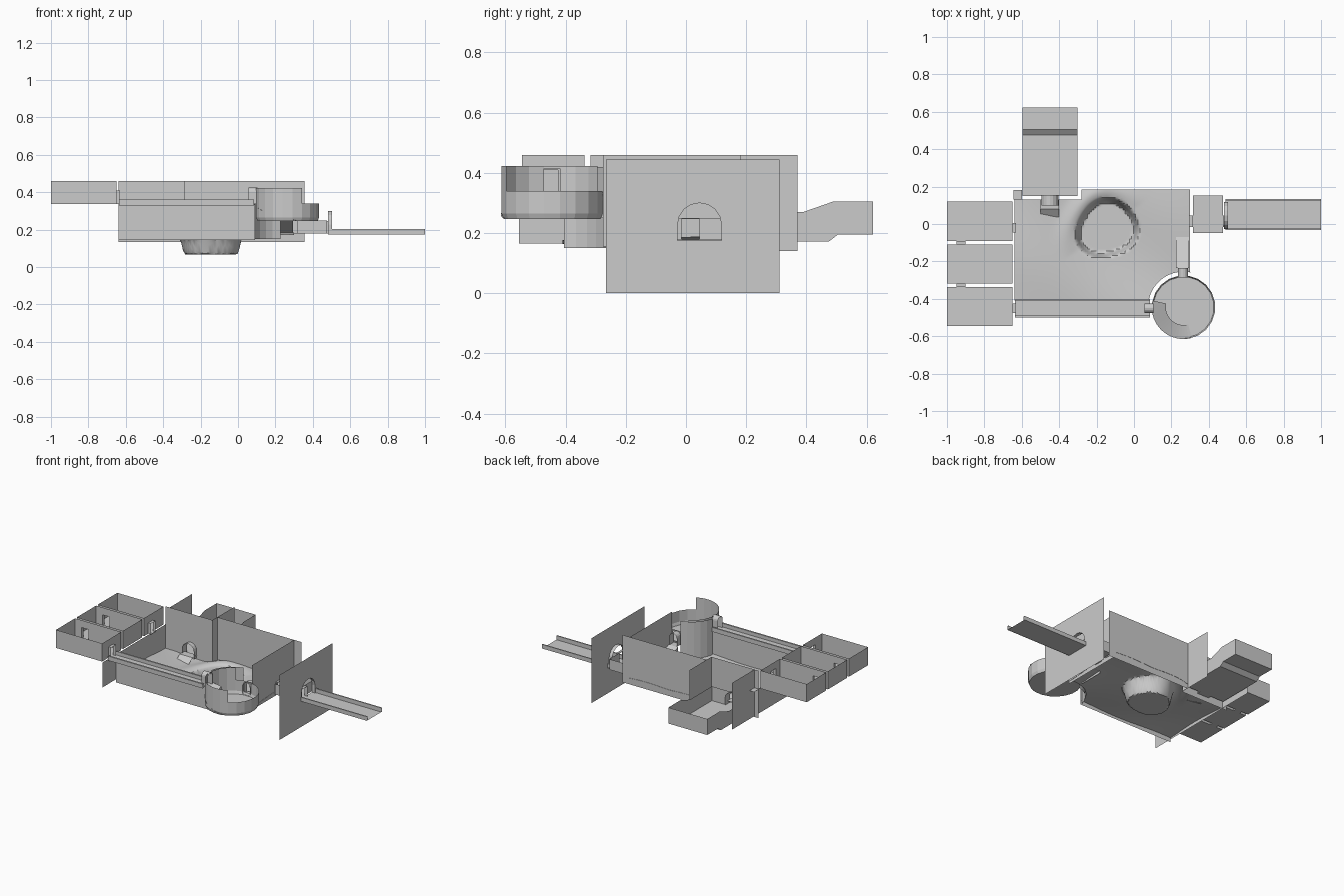
import bpy, math
from math import sin, cos, pi, radians

if "Cube" in bpy.data.objects:
    bpy.data.objects.remove(bpy.data.objects["Cube"])


def mesh(name, verts, faces, smooth=False):
    me = bpy.data.meshes.new(name)
    me.from_pydata(verts, [], faces)
    me.update()
    ob = bpy.data.objects.new(name, me)
    bpy.context.collection.objects.link(ob)
    if smooth:
        bpy.ops.object.select_all(action='DESELECT')
        ob.select_set(True)
        bpy.context.view_layer.objects.active = ob
        bpy.ops.object.shade_smooth_by_angle(angle=radians(35))
    return ob


def polys(name, polygons):
    verts, faces = [], []
    for p in polygons:
        faces.append(list(range(len(verts), len(verts) + len(p))))
        verts += p
    return mesh(name, verts, faces)


def door_points(c, w, z0, z1, square=False, n=8):
    """Doorway outline from lower left to lower right, round-topped or square."""
    l, r = c - w / 2, c + w / 2
    if square:
        return [(l, z0), (l, z1), (r, z1), (r, z0)]
    h = min(w / 2, z1 - z0)
    top = [(c - w / 2 * cos(pi * i / n), z1 - h + h * sin(pi * i / n)) for i in range(n + 1)]
    return [(l, z0)] + top + [(r, z0)]


def place(axis, at, u, z):
    return (at, u, z) if axis == 'x' else (u, at, z)


def wall_polys(axis, at, u0, u1, z0, z1, doors=()):
    """Flat wall at a constant x or y, doors = (centre, width, bottom, top[, square])."""
    out, cur = [], u0
    for d in sorted(doors):
        c, w, b = d[:3]
        l, r = c - w / 2, c + w / 2
        out.append([(cur, z0), (l, z0), (l, z1), (cur, z1)])
        if b > z0:
            out.append([(l, z0), (r, z0), (r, b), (l, b)])
        a = door_points(*d)[1:-1]
        for p, q in zip(a, a[1:]):
            out.append([p, q, (q[0], z1), (p[0], z1)])
        cur = r
    out.append([(cur, z0), (u1, z0), (u1, z1), (cur, z1)])
    return [[place(axis, at, u, z) for u, z in p] for p in out]


def tunnel(name, axis, a, b, *door):
    """Short passage running from a to b."""
    pr = door_points(*door)
    return polys(name, [[place(axis, a, *p), place(axis, a, *q), place(axis, b, *q), place(axis, b, *p)]
                        for p, q in zip(pr, pr[1:] + pr[:1])])


def tray(name, x0, x1, y0, y1, z0, z1, west=(), east=(), south=(), north=()):
    """Open-topped room with doors."""
    p = [[(x0, y0, z0), (x1, y0, z0), (x1, y1, z0), (x0, y1, z0)]]
    p += wall_polys('x', x0, y0, y1, z0, z1, west) + wall_polys('x', x1, y0, y1, z0, z1, east)
    p += wall_polys('y', y0, x0, x1, z0, z1, south) + wall_polys('y', y1, x0, x1, z0, z1, north)
    return polys(name, p)


# Left row of three rooms and their links
side = (-.925, .05, .336, .41, True)
exits = [(-.45, .05, .336, .41, True), (-.02, .05, .336, .41, True)]
for i, (a, b) in enumerate([(-.545, -.338), (-.318, -.11), (-.09, .12)]):
    east = [exits[:1], [], exits[1:]][i]
    tray(f"side_room_{i + 1}", -1, -.65, a, b, .336, .46, east=east,
         south=[side] if i else [], north=[side] if i < 2 else [])
    if i < 2:
        tunnel(f"room_link_{i + 1}", 'y', b, b + .02, *side)
for i, d in enumerate(exits):
    tunnel(f"side_door_{i + 1}", 'x', -.65, -.63, *d)

# Courtyard walls
polys("west_wall", wall_polys('x', -.64, -.555, .13, .165, .336))
polys("west_wall_return", wall_polys('x', -.61, .13, .37, .14, .46))
polys("back_wall_left", wall_polys('y', .13, -.64, -.285, .135, .46, [(-.45, .09, .17, .265)]))
polys("back_wall_return", wall_polys('x', -.285, .13, .37, .14, .46))
polys("back_wall_right", wall_polys('y', .183, -.285, .355, .135, .46))
east_gate = (.015, .06, .178, .247, True)
polys("east_wall", wall_polys('x', .298, -.275, .183, .155, .46, [east_gate]))
polys("front_wall", wall_polys('y', -.41, -.64, .09, .145, .335))
polys("corner_shelf", [[(-.645, .13, .335), (-.6, .13, .335), (-.6, .183, .335), (-.645, .183, .335)]])


# Courtyard ground with a sunken basin
CX, CY, R, N = .265, -.445, .17, 20


def ss(a, b, v):
    t = min(1, max(0, (v - a) / (b - a)))
    return t * t * (3 - 2 * t)


def ground(x, y):
    z = .168 + .012 * cos(7.5 * (x + .62)) + .008 * sin(5 * x + 9 * y)
    dx, dy = x + .145, y + .025
    r, a = math.hypot(dx, dy), math.atan2(dy, dx)
    r /= 1 + .05 * cos(2 * a - 1) + .05 * cos(3 * a + 1.2)
    z += .025 * math.exp(-((r - .2) / .05) ** 2) * max(0, cos(a - 2.2))
    k = ss(.165, .135, r)
    return z * (1 - k) + .068 * k


NX, NY = 84, 54
gv = []
for j in range(NY + 1):
    for i in range(NX + 1):
        x, y = -.64 + .94 * i / NX, -.41 + .595 * j / NY
        z = ground(x, y)
        d = math.hypot(x - CX, y - CY)
        if .165 < d < .19 and y > -.405:  # clean round edge beside the tower
            x, y = CX + (x - CX) * .19 / d, CY + (y - CY) * .19 / d
        gv.append((x, y, z))
gf = []
for j in range(NY):
    for i in range(NX):
        k = j * (NX + 1) + i
        q = (k, k + 1, k + NX + 2, k + NX + 1)
        cx, cy = [sum(gv[v][t] for v in q) / 4 for t in (0, 1)]
        if math.hypot(cx - CX, cy - CY) > .186 and not (cx < -.285 and cy > .135):
            gf.append(q)
mesh("courtyard_ground", gv, gf, smooth=True)

# Sloping slab below the back door
polys("door_step", [[(-.5, .05, .165), (-.4, .035, .16), (-.4, .08, .19), (-.5, .08, .19)],
                    [(-.5, .08, .19), (-.4, .08, .19), (-.4, .13, .19), (-.5, .13, .19)]])
tunnel("back_door", 'y', .1, .155, -.45, .09, .17, .265)

# Stepped room behind the back door
prof = [(.15, .172), (.475, .172), (.505, .195), (.622, .195)]
tops = [(.15, .27), (.39, .27), (.49, .305), (.622, .305)]
room = [[(x, y, z) for y, z in prof + tops[::-1]] for x in (-.597, -.302)]
for (y0, z0), (y1, z1) in zip(prof, prof[1:]):
    room.append([(-.597, y0, z0), (-.302, y0, z0), (-.302, y1, z1), (-.597, y1, z1)])
room += wall_polys('y', .622, -.597, -.302, .195, .305)
room += wall_polys('y', .15, -.597, -.302, .172, .27, [(-.45, .09, .172, .265)])
polys("back_room", room)

# Raised front corridor with low rails
cor = [[(-.635, -.497, .335), (.085, -.497, .335), (.085, -.405, .335), (-.635, -.405, .335)]]
for y0, y1 in ((-.5, -.489), (-.413, -.403)):
    cor += wall_polys('y', y0, -.635, .085, .33, .36) + wall_polys('y', y1, -.635, .085, .33, .36)
    cor.append([(-.635, y0, .36), (.085, y0, .36), (.085, y1, .36), (-.635, y1, .36)])
polys("front_corridor", cor)
tunnel("corridor_door", 'x', .055, .105, -.45, .05, .338, .425)


# Round tower with a tall and a low side
def ring(a, r=R):
    return CX + r * cos(a), CY + r * sin(a)


def band(a, b, z0, z1, r0=R, r1=R):
    return [(*ring(a, r0), z0), (*ring(b, r0), z0), (*ring(b, r1), z1), (*ring(a, r1), z1)]


tower = []
for i in range(N):
    a, b = 2 * pi * (i - .5) / N, 2 * pi * (i + .5) / N
    m = 360 * i / N
    top, low = (.423 if 115 < m < 302 else .34), .265
    tower.append(band(a, b, .246, .265, .163, R))
    if abs(m - 90) < 5:
        low = .33
    if abs(m - 180) < 5:
        tower.append(band(a, b, .265, .338))
        low = .415
    tower.append(band(a, b, low, top))
tower.append([(*ring(2 * pi * (i - .5) / N, .163), .246) for i in range(N)])
polys("round_tower", tower)

# Descending ledge inside the tower
ledge = []
for i in range(18):
    a, b = [radians(168 + 117 * k / 18) for k in (i, i + 1)]
    za, zb = [.34 - .09 * k / 18 for k in (i, i + 1)]
    ledge.append([(*ring(a), za), (*ring(b), zb), (*ring(b, .095), zb), (*ring(a, .095), za)])
    ledge.append([(*ring(a, .095), za), (*ring(b, .095), zb), (*ring(b, .095), .246), (*ring(a, .095), .246)])
polys("tower_ledge", ledge)

# Faceted courtyard wall wrapping the tower
polys("tower_corner_wall", [band(radians(102 + 13.2 * k), radians(115.2 + 13.2 * k), .15, .42, .187, .187)
                            for k in range(5)])

# Tower door and the ramp leading down to the ground
tunnel("tower_door", 'y', -.285, -.235, .262, .055, .25, .335)
polys("tower_ramp", [[(.225, -.235, .25), (.295, -.235, .25), (.295, -.06, .18), (.225, -.06, .18)],
                     [(.225, -.235, .25), (.225, -.06, .18), (.225, -.06, .165), (.225, -.235, .165)]])

# East chamber, gate panel and exit walkway
tray("east_chamber", .315, .475, -.047, .153, .178, .25, west=[east_gate], east=[east_gate])
tunnel("east_door", 'x', .295, .315, *east_gate)
tunnel("gate_link", 'x', .475, .495, *east_gate)
gate = (.045, .146, .175, .3)
polys("gate_panel", wall_polys('x', .502, -.265, .31, 0, .445, [gate]))
tunnel("gate_arch", 'x', .48, .502, *gate)
walk = [[(.49, -.03, .175), (1, -.03, .175), (1, .133, .175), (.49, .133, .175)]]
for y0, y1 in ((-.032, -.024), (.125, .133)):
    walk += wall_polys('y', y0, .49, 1, .175, .203) + wall_polys('y', y1, .49, 1, .175, .203)
    walk.append([(.49, y0, .203), (1, y0, .203), (1, y1, .203), (.49, y1, .203)])
polys("exit_walkway", walk)
